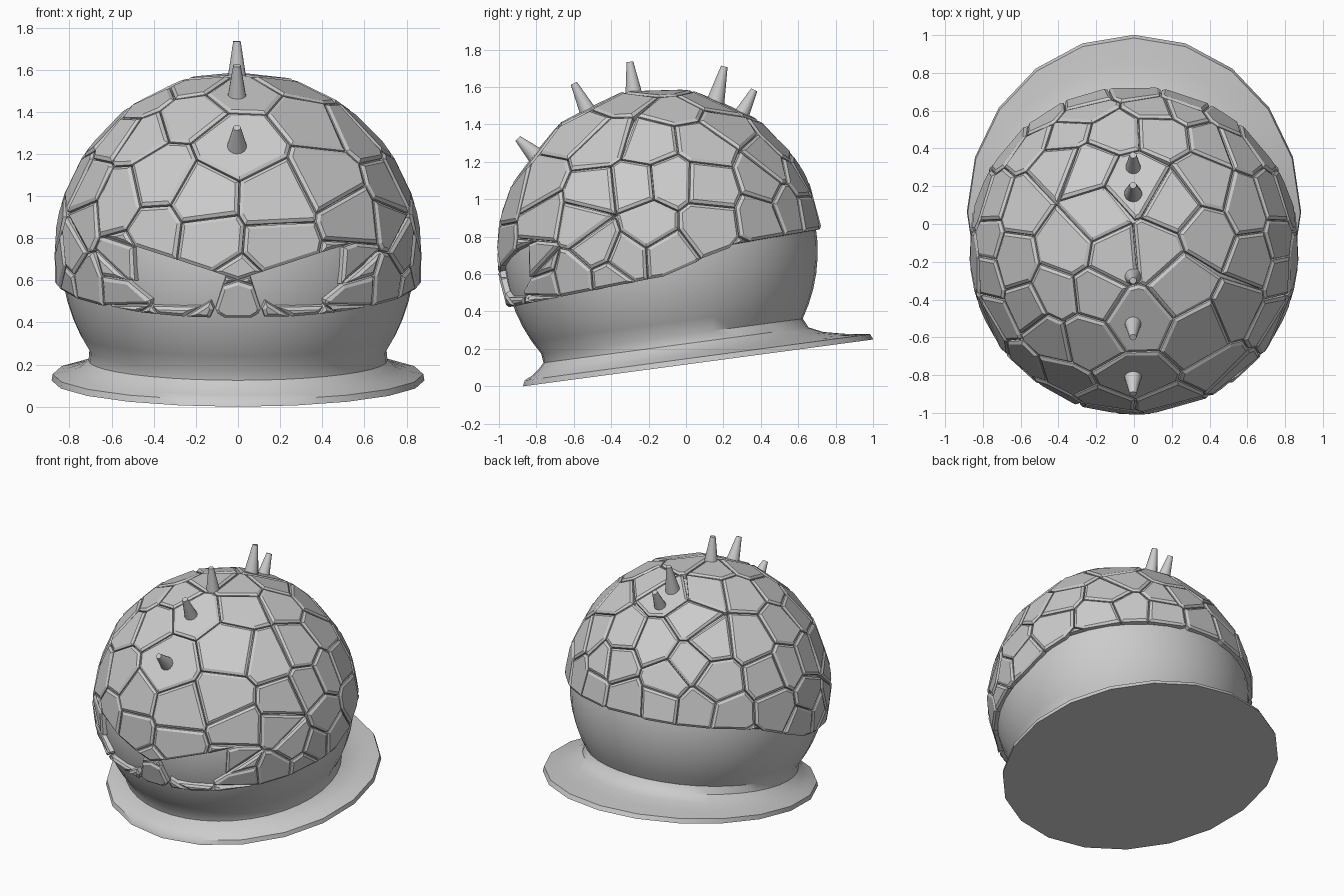
import bpy, bmesh, math
from mathutils import Vector

if "Cube" in bpy.data.objects:
    bpy.data.objects.remove(bpy.data.objects["Cube"])

C = Vector((0, -0.135, 0.72))      # centre of the dome
R = 0.868                          # plate radius
grey = bpy.data.materials.new("stone grey")
grey.diffuse_color = (0.6, 0.6, 0.6, 1)
grey.use_nodes = True
grey.node_tree.nodes["Principled BSDF"].inputs["Base Color"].default_value = grey.diffuse_color


def make_object(name, bm, smooth=False):
    me = bpy.data.meshes.new(name)
    bm.to_mesh(me)
    bm.free()
    ob = bpy.data.objects.new(name, me)
    bpy.context.collection.objects.link(ob)
    me.materials.append(grey)
    if smooth:
        bpy.ops.object.select_all(action='DESELECT')
        ob.select_set(True)
        bpy.context.view_layer.objects.active = ob
        bpy.ops.object.shade_smooth_by_angle(angle=math.radians(40))
    return ob


# ---- body with flared, tilted base: rings of (centre y, radius x, radius y, height)
tilt = math.atan2(0.25, 1.87)
ct, st = math.cos(tilt), math.sin(tilt)
rings = [(0, .885, .945, 0), (0, .88, .932, .03), (-.045, .81, .845, .05),
         (-.085, .75, .77, .075), (-.105, .71, .715, .11)]
low = math.asin(-0.456 / 0.84)
for i in range(22):
    a = low + (math.pi / 2 - 0.02 - low) * i / 21
    rings.append((-.12, .84 * math.cos(a), .84 * math.cos(a), .616 + .84 * math.sin(a)))
bm = bmesh.new()
N = 40
loops = []
for k, (cy, rx, ry, z) in enumerate(rings):
    loop = []
    for i in range(N):
        a = 2 * math.pi * i / N
        f = math.cos(math.pi / 20) if (i % 2 and k < 2) else 1   # twenty-sided rim
        x, y = rx * f * math.sin(a), cy + ry * f * math.cos(a)
        loop.append(bm.verts.new((x, 0.065 + y * ct - z * st, 0.125 + y * st + z * ct)))
    loops.append(loop)
for lo, hi in zip(loops, loops[1:]):
    for i in range(N):
        j = (i + 1) % N
        bm.faces.new((lo[i], lo[j], hi[j], hi[i]))
bm.faces.new(loops[0])
bm.faces.new(loops[-1])
bmesh.ops.recalc_face_normals(bm, faces=bm.faces[:])
make_object("body_and_base", bm, True)


# ---- plate layout: cell centres on the dome
def rim_z(y):
    return max(.585 + .2 * (y + .12), min(.585 + .43 * (y + .12), .765 + .17 * (y - .3)))


front = [(0, 1.24), (.18, .98), (-.17, .99), (-.15, .79), (.2, .76), (-.4, .82), (-.38, 1.08),
         (.45, 1.08), (-.46, 1.3), (.37, 1.36), (.55, .9), (.55, .66), (-.56, .68),
         (-.58, .97), (-.56, .53), (.56, .53), (-.25, 1.4), (0, .55), (.25, .45), (-.25, .45)]
side = [(-.5, 1.03), (-.48, .75), (-.28, 1.08), (-.08, 1.1), (.12, 1.08), (.42, 1.1), (.6, 1.1),
        (.12, .86), (.42, .88), (-.2, .86), (-.32, .68), (-.1, .69), (-.55, .88),
        (-.6, .56), (-.4, .56), (.1, 1.3), (-.2, 1.3), (.32, 1.33), (-.45, 1.3)]
top = [(-.1, -.17), (.12, -.15), (0, -.5), (.25, -.3), (.38, -.05), (0, .22), (.22, .1), (.4, .22),
       (-.2, .05), (-.36, -.12), (-.25, .3), (-.42, -.38), (-.2, -.38), (.3, -.52),
       (-.1, .5), (.15, .5), (-.36, .48), (.42, .45)]
back = [(0, .93), (.28, .93), (-.25, .95), (.48, .95), (-.48, .93), (.12, 1.14), (-.16, 1.15)]
seeds = []


def add_seed(v):
    v = v.normalized()
    if all((v - s).length > 0.15 for s in seeds):
        seeds.append(v)


def depth(a, b):
    return math.sqrt(max(R * R - a * a - b * b, 0.001))


for x, z in front:
    add_seed(Vector((x, -depth(x, z - C.z), z - C.z)))
for x, y in top:
    add_seed(Vector((x, y - C.y, depth(x, y - C.y))))
for s in (1, -1):
    for y, z in side:
        add_seed(Vector((s * depth(y - C.y, z - C.z), y - C.y, z - C.z)))
for x, z in back:
    add_seed(Vector((x, depth(x, z - C.z), z - C.z)))
for i in range(16):                # lower ring that closes the bottom row
    a = 2 * math.pi * (i + .5) / 16
    y = .82 * math.cos(a)
    add_seed(Vector((.82 * math.sin(a), y, rim_z(y + C.y) - .14 - C.z)))


def clip(poly, co, no):
    """Keep the part of a polygon on the positive side of a plane."""
    out = []
    for a, b in zip(poly, poly[1:] + poly[:1]):
        da, db = (a - co).dot(no), (b - co).dot(no)
        if da >= 0:
            out.append(a)
        if (da >= 0) != (db >= 0):
            out.append(a.lerp(b, da / (da - db)))
    return out


def area(poly):
    if len(poly) < 3:
        return 0
    n = Vector()
    for a, b in zip(poly, poly[1:] + poly[:1]):
        n += (a - poly[0]).cross(b - poly[0])
    return n.length / 2


def tidy(poly):
    out = []
    for v in poly:
        v = v.normalized() * R
        if all((v - o).length > 0.02 for o in out):
            out.append(v)
    return out


# eye opening outline (x, z), counter-clockwise, starting with the brow
eye = [(.49, .76), (.06, .62), (.09, .53), (.17, .48), (.38, .48), (.48, .57)]


def cut_eye(poly, s):
    """Split a plate into the pieces outside one eye opening."""
    if max(v.y for v in poly) > -0.2:
        return [poly]
    pieces, rest = [], poly
    for (ax, az), (bx, bz) in zip(eye, eye[1:] + eye[:1]):
        co = Vector((s * ax, 0, az - C.z))
        no = Vector((-s * (bz - az), 0, bx - ax))
        pieces.append(clip(rest, co, -no))
        rest = clip(rest, co, no)
        if area(rest) < 1e-4:
            return [poly]
    return [p for p in pieces if area(p) > 0.0012]


plates = []
origin = Vector((0, 0, 0))
for s in seeds:
    u = s.orthogonal().normalized()
    w = s.cross(u)
    cell = [s + 2 * (a * u + b * w) for a, b in ((-1, -1), (1, -1), (1, 1), (-1, 1))]
    for t in seeds:
        if t is not s:
            cell = clip(cell, origin, s - t)
    cell = [v.normalized() * R for v in cell]
    # lower rim of the shell, sloping up to the back
    if s.y * R + C.y < .25:
        cuts = [(-.12, .585, .2), (-.12, .585, .43)]
    else:
        cuts = [(.3, .765, .17)]
    for y, z, m in cuts:
        cell = clip(cell, Vector((0, y, z)) - C, Vector((0, -m, 1)))
    if area(cell) < 0.0012:
        continue
    for right in cut_eye(cell, 1):
        plates += cut_eye(right, -1)

# ---- shell plates: walls, bevelled edge, flat top
bm = bmesh.new()
for p in plates:
    p = tidy(p)
    if len(p) > 2 and area(p) > 0.0012:
        f = bm.faces.new([bm.verts.new(v) for v in p])
        f.normal_update()
        if f.normal.dot(f.calc_center_median()) < 0:
            f.normal_flip()
tops, feet = bm.faces[:], bm.verts[:]
bm.normal_update()
bmesh.ops.inset_individual(bm, faces=tops, thickness=.004, depth=0, use_even_offset=True)
bm.normal_update()
bmesh.ops.inset_individual(bm, faces=tops, thickness=.015, depth=.011, use_even_offset=True)
bm.normal_update()
for f in tops:
    n, c = f.normal.copy(), f.calc_center_median()
    for v in f.verts:
        v.co -= n * (v.co - c).dot(n)
for v in feet:
    v.co = v.co.normalized() * 0.825
bmesh.ops.translate(bm, verts=bm.verts[:], vec=C)
make_object("shell_plates", bm)

# ---- crest spikes: base y, z, tip y, z, base radius
for i, (y0, z0, y1, z1, r) in enumerate([(-.78, 1.21, -.9, 1.325, .055), (-.51, 1.44, -.6, 1.62, .05),
                                         (-.275, 1.53, -.3, 1.735, .05), (.155, 1.51, .205, 1.71, .05),
                                         (.295, 1.45, .365, 1.585, .042)]):
    a, b = Vector((-.005, y0, z0)), Vector((-.005, y1, z1))
    bm = bmesh.new()
    bmesh.ops.create_cone(bm, cap_ends=True, segments=14, radius1=r, radius2=.018, depth=(b - a).length)
    ob = make_object(f"crest_spike_{i + 1}", bm, True)
    ob.location = (a + b) / 2
    ob.rotation_euler = (b - a).to_track_quat('Z', 'Y').to_euler()
